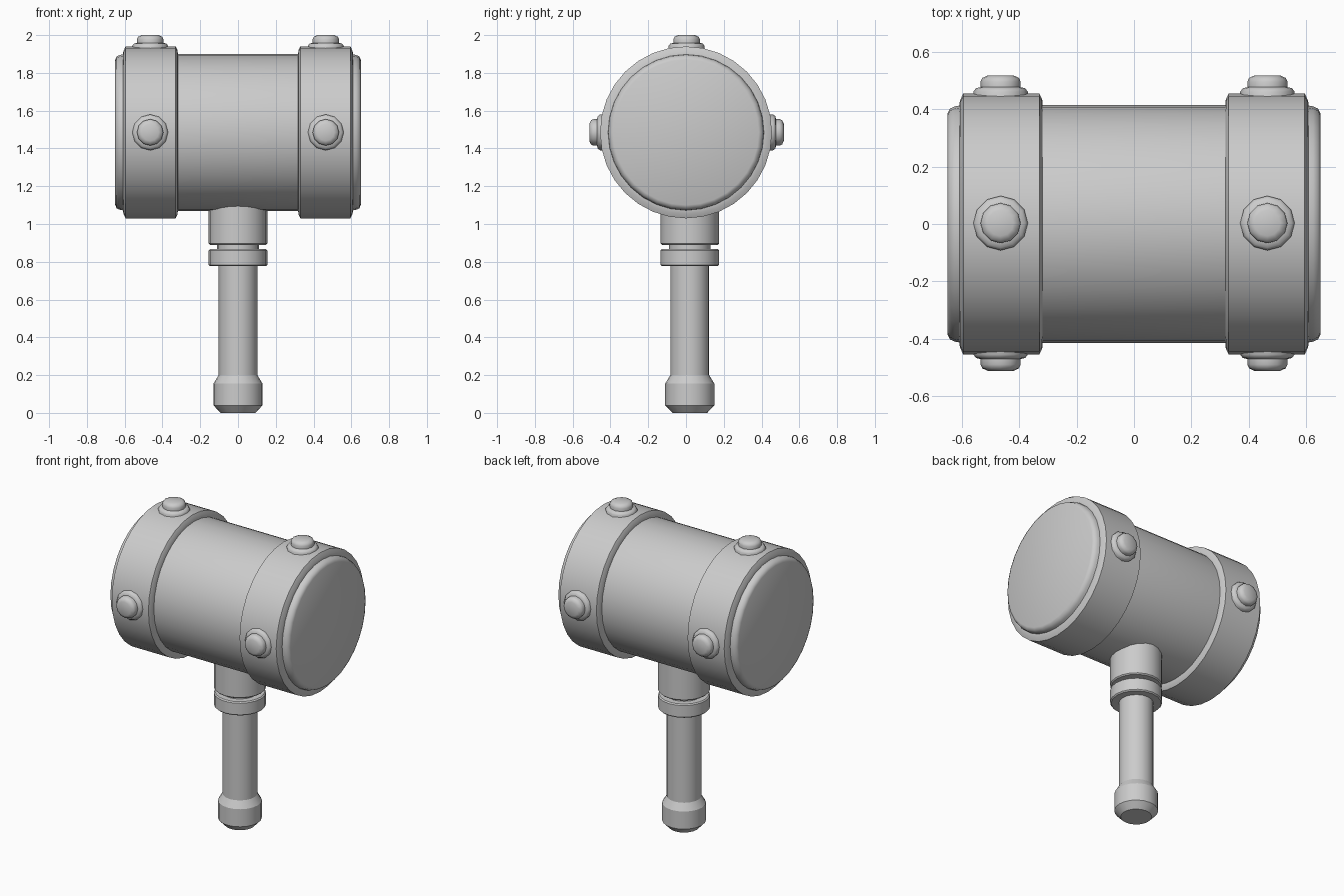
import bpy
import math
from mathutils import Matrix, Vector

cube = bpy.data.objects.get("Cube")
if cube:
    bpy.data.objects.remove(cube)

grey = bpy.data.materials.new("plain_grey")
grey.use_nodes = True
COLOUR = (0.6, 0.6, 0.6, 1)
grey.diffuse_color = COLOUR
grey.node_tree.nodes["Principled BSDF"].inputs["Base Color"].default_value = COLOUR

HEAD_Z = 1.485
BAND_X = 0.465


def lathe(name, profile, sides, centre, axis, angle=35):
    """Turn a closed-ended (radius, height) profile around an axis."""
    turn = Vector((0, 0, 1)).rotation_difference(Vector(axis)).to_matrix().to_4x4()
    place = Matrix.Translation(centre) @ turn
    verts, faces = [], []
    for r, h in profile:
        for i in range(sides):
            a = 2 * math.pi * i / sides
            verts.append(place @ Vector((r * math.cos(a), r * math.sin(a), h)))
    for k in range(len(profile) - 1):
        for i in range(sides):
            j = (i + 1) % sides
            a, b = k * sides, (k + 1) * sides
            faces.append((a + i, a + j, b + j, b + i))
    last = (len(profile) - 1) * sides
    faces.append(tuple(reversed(range(sides))))
    faces.append(tuple(range(last, last + sides)))
    mesh = bpy.data.meshes.new(name)
    mesh.from_pydata(verts, [], faces)
    mesh.materials.append(grey)
    obj = bpy.data.objects.new(name, mesh)
    bpy.context.collection.objects.link(obj)
    bpy.ops.object.select_all(action="DESELECT")
    obj.select_set(True)
    bpy.context.view_layer.objects.active = obj
    bpy.ops.object.shade_smooth_by_angle(angle=math.radians(angle))
    return obj


# Head drum with rounded striking faces
half = [(0.415, 0.595), (0.41, 0.625), (0.402, 0.642), (0.385, 0.65)]
drum = [(r, -h) for r, h in reversed(half)] + half
lathe("head_drum", drum, 32, (0, 0, HEAD_Z), (1, 0, 0), 50)

# Bands around both ends, each with three studs
band = [(0.41, -0.147), (0.435, -0.145), (0.455, -0.135),
        (0.455, 0.13), (0.43, 0.142), (0.41, 0.144)]
stud = [(0.095, 0.42), (0.095, 0.458), (0.086, 0.47), (0.07, 0.474),
        (0.07, 0.493), (0.064, 0.506), (0.045, 0.515)]
directions = {"top": (0, 0, 1), "front": (0, -1, 0), "back": (0, 1, 0)}
for side, s in (("left", 1), ("right", -1)):
    lathe(side + "_band", band, 32, (s * BAND_X, 0, HEAD_Z), (s, 0, 0))
    for label, axis in directions.items():
        lathe(f"{side}_{label}_stud", stud, 12, (s * BAND_X, 0.003, HEAD_Z), axis, 40)

# Handle: pommel, grip, collar ring and socket under the head
base = (0, 0.02, 0)
up = (0, 0, 1)
lathe("pommel", [(0.092, 0), (0.13, 0.04), (0.13, 0.155), (0.103, 0.2)], 20, base, up, 30)
lathe("grip", [(0.103, 0.18), (0.103, 0.8)], 20, base, up)
lathe("collar_ring", [(0.148, 0.777), (0.155, 0.784), (0.155, 0.86), (0.148, 0.867)], 20, base, up)
lathe("neck", [(0.11, 0.85), (0.11, 0.91)], 20, base, up)
lathe("socket", [(0.148, 0.89), (0.155, 0.897), (0.155, 1.13)], 20, base, up)
